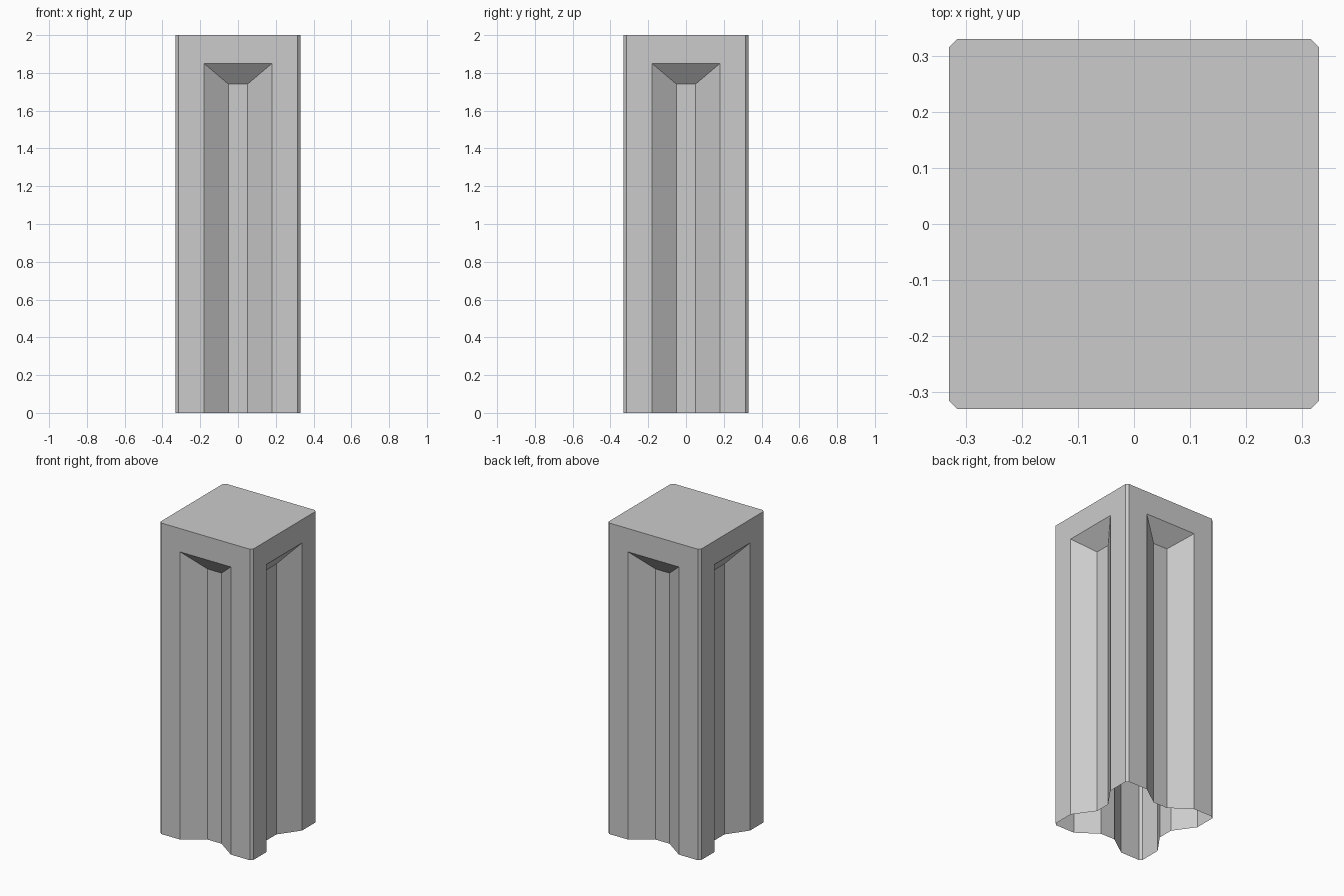
import bpy, bmesh
from math import pi
from mathutils import Matrix

if "Cube" in bpy.data.objects:
    bpy.data.objects.remove(bpy.data.objects["Cube"])

H, R, C = 2.0, 0.33, 0.015          # height, half width, corner chamfer
GW, FW, D = 0.18, 0.05, 0.092       # groove half width, floor half width, depth
GT, FT = 1.85, 1.74                 # groove top at the face and at its floor
E = R - C

bm = bmesh.new()


def face(rot, *pts):
    bm.faces.new([bm.verts.new(rot @ Matrix.Translation(p).translation) for p in pts])


# One grooved side, repeated around the pillar
for i in range(4):
    rot = Matrix.Rotation(i * pi / 2, 3, 'Z')
    y, f = -R, -R + D
    # flat frame around the groove
    face(rot, (-E, y, 0), (-GW, y, 0), (-GW, y, GT), (-E, y, GT))
    face(rot, (GW, y, 0), (E, y, 0), (E, y, GT), (GW, y, GT))
    face(rot, (-E, y, GT), (-GW, y, GT), (GW, y, GT), (E, y, GT), (E, y, H), (-E, y, H))
    # groove walls, floor and sloping end
    face(rot, (-GW, y, 0), (-FW, f, 0), (-FW, f, FT), (-GW, y, GT))
    face(rot, (-FW, f, 0), (FW, f, 0), (FW, f, FT), (-FW, f, FT))
    face(rot, (FW, f, 0), (GW, y, 0), (GW, y, GT), (FW, f, FT))
    face(rot, (-FW, f, FT), (FW, f, FT), (GW, y, GT), (-GW, y, GT))
    # chamfered corner
    face(rot, (E, y, 0), (R, -E, 0), (R, -E, GT), (E, y, GT))
    face(rot, (E, y, GT), (R, -E, GT), (R, -E, H), (E, y, H))

# Flat top; the bottom stays open
I = Matrix.Identity(3)
face(I, (-E, -R, H), (E, -R, H), (R, -E, H), (R, E, H),
     (E, R, H), (-E, R, H), (-R, E, H), (-R, -E, H))

bmesh.ops.remove_doubles(bm, verts=bm.verts, dist=1e-4)

me = bpy.data.meshes.new("grooved_pillar")
bm.to_mesh(me)
bm.free()
bpy.context.collection.objects.link(bpy.data.objects.new("grooved_pillar", me))
